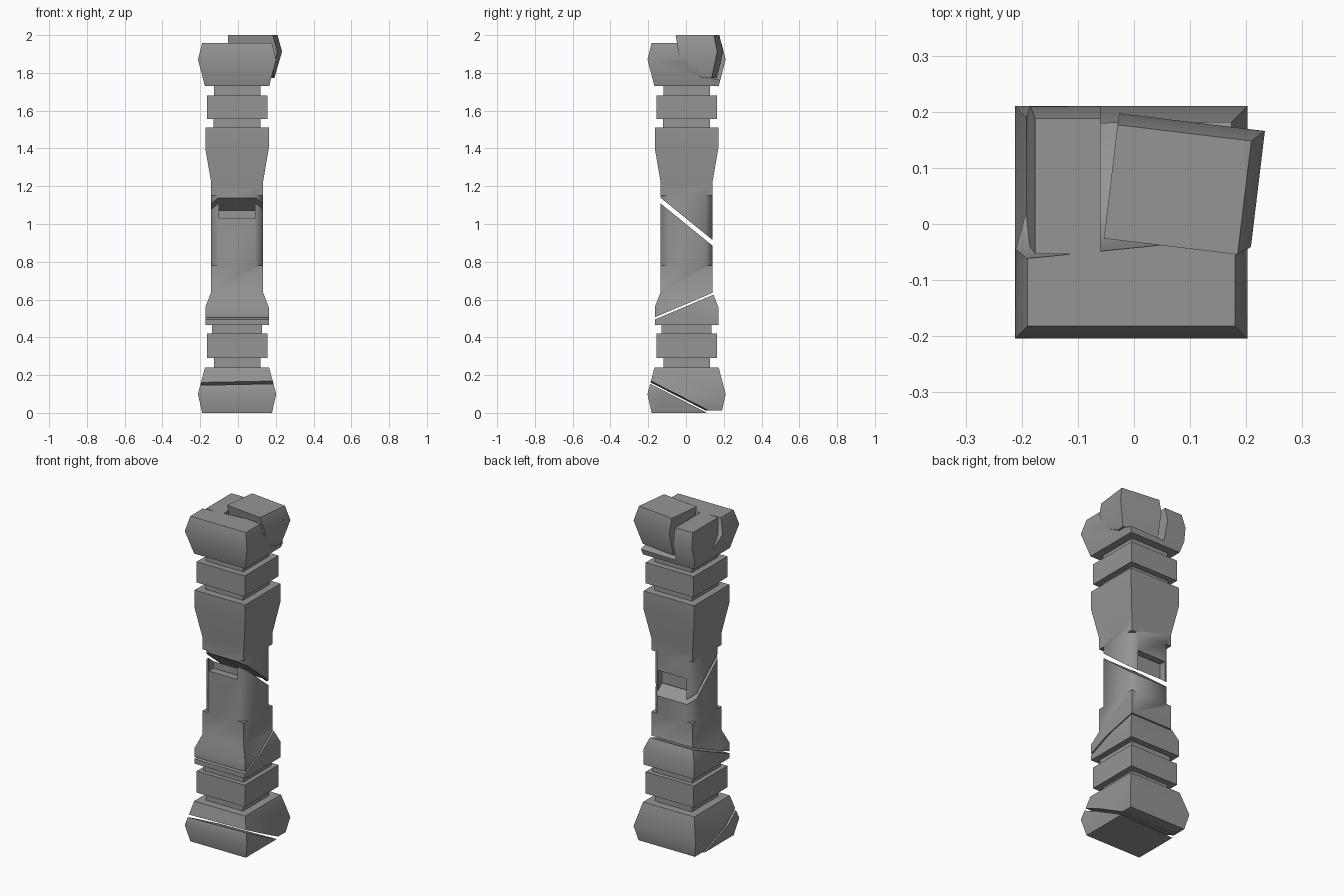
import bpy, bmesh, math
from mathutils import Vector, Matrix

if "Cube" in bpy.data.objects:
    bpy.data.objects.remove(bpy.data.objects["Cube"])

stone = bpy.data.materials.new("grey stone")
stone.use_nodes = True
GREY = (0.3, 0.3, 0.3, 1)
stone.diffuse_color = GREY
stone.node_tree.nodes["Principled BSDF"].inputs["Base Color"].default_value = GREY
AXIS = Vector((-0.005, 0.003, 0))


def add_object(name, bm):
    bmesh.ops.recalc_face_normals(bm, faces=bm.faces)
    mesh = bpy.data.meshes.new(name)
    bm.to_mesh(mesh)
    bm.free()
    mesh.materials.append(stone)
    ob = bpy.data.objects.new(name, mesh)
    bpy.context.collection.objects.link(ob)
    return ob


def square_loft(profile):
    """Square column through (half width, z) rings."""
    bm = bmesh.new()
    rings = [[bm.verts.new(AXIS + Vector((sx * w, sy * w, z)))
              for sx, sy in ((-1, -1), (1, -1), (1, 1), (-1, 1))] for w, z in profile]
    for a, b in zip(rings, rings[1:]):
        for i in range(4):
            j = (i + 1) % 4
            bm.faces.new((a[i], a[j], b[j], b[i]))
    bm.faces.new(rings[0])
    bm.faces.new(rings[-1])
    return bm


def piece(name, profile, cuts=()):
    """Column piece; each cut (point, normal) removes what lies along the normal."""
    bm = square_loft(profile)
    for point, normal in cuts:
        res = bmesh.ops.bisect_plane(bm, geom=bm.verts[:] + bm.edges[:] + bm.faces[:],
                                     plane_co=point, plane_no=normal, clear_outer=True)
        edges = [e for e in res["geom_cut"] if isinstance(e, bmesh.types.BMEdge)]
        bmesh.ops.contextual_create(bm, geom=edges)
    return add_object(name, bm)


def carve(ob, bm):
    """Subtract a solid from an object and keep the result as its mesh."""
    cutter = add_object("cutter", bm)
    mod = ob.modifiers.new("carve", 'BOOLEAN')
    mod.object, mod.solver = cutter, 'EXACT'
    deps = bpy.context.evaluated_depsgraph_get()
    mesh = bpy.data.meshes.new_from_object(ob.evaluated_get(deps))
    ob.modifiers.clear()
    ob.data = mesh
    bpy.data.objects.remove(cutter)


def box(centre, size, turn=0):
    bm = bmesh.new()
    bmesh.ops.create_cube(bm, size=1, matrix=Matrix.Translation(centre)
                          @ Matrix.Rotation(turn, 4, 'Z') @ Matrix.Diagonal((*size, 1)))
    return bm


def chip_corners(ob, z0, z1):
    for sx in (-1, 1):
        for sy in (-1, 1):
            centre = AXIS + Vector((sx * 0.15, sy * 0.15, (z0 + z1) / 2))
            carve(ob, box(centre, (0.09, 0.2, z1 - z0), math.pi / 4 * sx * sy))


# Broken base: main block and a fallen front wedge
base = [(0.185, 0), (0.207, 0.1), (0.17, 0.24)]
crack = Vector((0.02, -0.46, -0.9))
piece("base_block", base, [((0, -0.2, 0.172), crack), ((0, 0, 0.012), (0, 0, -1))])
piece("base_wedge", base, [((0, -0.2, 0.155), -crack)])

# Necks and square bands
for name, w, z0, z1 in (("lower_neck", 0.123, 0.23, 0.3), ("lower_band", 0.16, 0.29, 0.42),
                        ("lower_collar", 0.133, 0.41, 0.47), ("upper_collar", 0.125, 1.5, 1.565),
                        ("upper_band", 0.16, 1.555, 1.68), ("upper_neck", 0.123, 1.67, 1.74)):
    piece(name, [(w, z0), (w, z1)])

# Shaft, split by two slanted cracks
shaft = [(0.168, 0.465), (0.168, 0.56), (0.137, 0.64), (0.137, 1.22), (0.168, 1.4), (0.168, 1.51)]
low, high = Vector((0, -0.39, 0.92)), Vector((0, 0.63, 0.776))
piece("shaft_foot", shaft, [((0, -0.17, 0.492), low)])
middle = piece("shaft_middle", shaft, [((0, -0.17, 0.504), -low), ((0, -0.13, 1.105), high)])
top = piece("shaft_top", shaft, [((0, -0.13, 1.135), -high)])
chip_corners(middle, 0.78, 1.2)
chip_corners(top, 0.8, 1.15)
carve(middle, box((-0.005, -0.13, 1.13), (0.19, 0.08, 0.2)))
carve(top, box((-0.005, 0.14, 0.94), (0.19, 0.08, 0.2)))

# Capital with its rear half broken out
cap = [(0.17, 1.73), (0.207, 1.87), (0.185, 1.957)]
capital = piece("capital", cap)
bm = bmesh.new()
outline = [(-0.045, 2.1), (-0.042, 1.95), (-0.02, 1.86), (0.05, 1.785), (0.3, 1.735), (0.3, 2.1)]
face = bm.faces.new([bm.verts.new((-0.4, y, z)) for y, z in outline])
out = bmesh.ops.extrude_face_region(bm, geom=[face])["geom"]
bmesh.ops.translate(bm, vec=(0.8, 0, 0), verts=[v for v in out if isinstance(v, bmesh.types.BMVert)])
bmesh.ops.rotate(bm, verts=bm.verts, cent=(0, 0, 0), matrix=Matrix.Rotation(0.1, 3, 'Z'))
carve(capital, bm)

# Two loose fragments resting in the break
piece("small_fragment", cap, [((-0.06, 0, 0), (1, 0, 0)), ((-0.185, 0, 1.87), (-1, 0, 0.1)),
                              ((0, -0.045, 1.9), (0, -1, -0.15)), ((0, 0, 1.8), (0, -0.4, -0.9))])
large = piece("large_fragment", cap, [((-0.06, 0, 0), (-1, 0, 0)), ((0, -0.02, 1.9), (0, -1, -0.2)),
                                      ((0, 0, 1.79), (0, -0.45, -0.9))])
large.data.transform(Matrix.Translation((0.02, -0.02, 0.043)) @ Matrix.Translation((0.07, 0.1, 1.87))
                     @ Matrix.Rotation(-0.12, 4, 'Z') @ Matrix.Scale(0.93, 4, (0, 1, 0))
                     @ Matrix.Translation((-0.07, -0.1, -1.87)))

# Soft shading on gentle bends, crisp edges elsewhere
for ob in bpy.context.scene.objects:
    if ob.type == 'MESH' and ob.data.materials and ob.data.materials[0] == stone:
        ob.data.shade_smooth()
        ob.data.set_sharp_from_angle(angle=math.radians(50))
